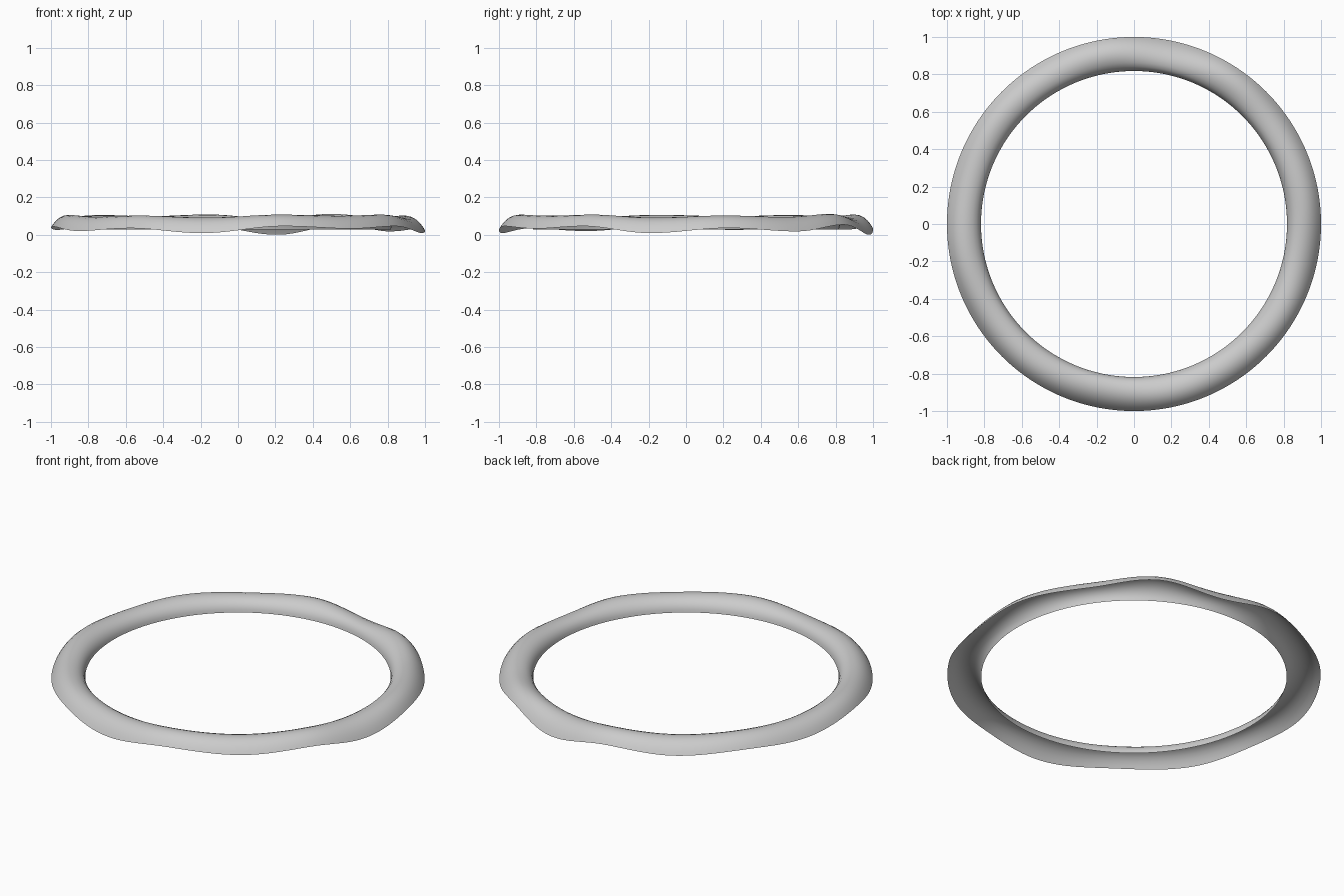
import bpy, bmesh, math

if "Cube" in bpy.data.objects:
    bpy.data.objects.remove(bpy.data.objects["Cube"])

# Arched cross-section (radius, height), open underneath, from inner to outer rim
PROFILE = [(.818, .028), (.821, .045), (.828, .062), (.842, .080), (.862, .092),
           (.885, .099), (.91, .100), (.935, .094), (.958, .081), (.976, .064),
           (.99, .046), (1.0, .030)]
# Height of the wavy outer rim (angle in degrees, z), alternating dips and crests
WAVES = [(-148, .02), (-125, .035), (-101, .009), (-76, .046), (-53, .033),
         (-33, .046), (-11, .009), (13, .036), (36, .018), (57, .054),
         (78, .0), (100, .048), (121, .028), (143, .042), (165, .026),
         (189, .044), (212, .02)]
SEGMENTS = 192


def rim_height(deg):
    """Smooth blend between neighbouring dips and crests."""
    for (a0, z0), (a1, z1) in zip(WAVES, WAVES[1:]):
        if a0 <= deg <= a1:
            t = (1 - math.cos(math.pi * (deg - a0) / (a1 - a0))) / 2
            return z0 + (z1 - z0) * t


# Sweep the section around z, ruffling only its outer half
bm = bmesh.new()
rings = []
for i in range(SEGMENTS):
    deg = -148 + 360 * i / SEGMENTS
    a = math.radians(deg)
    lift = rim_height(deg) - .030
    ring = []
    for r, z in PROFILE:
        weight = max(0, (r - .83) / .17)
        ring.append(bm.verts.new((r * math.cos(a), r * math.sin(a), z + lift * weight)))
    rings.append(ring)
for i in range(SEGMENTS):
    p, q = rings[i], rings[(i + 1) % SEGMENTS]
    for j in range(len(PROFILE) - 1):
        bm.faces.new((p[j], p[j + 1], q[j + 1], q[j])).smooth = True
bmesh.ops.recalc_face_normals(bm, faces=bm.faces)
bm.normal_update()
if sum(f.normal.z for f in bm.faces) < 0:
    bmesh.ops.reverse_faces(bm, faces=bm.faces)
mesh = bpy.data.meshes.new("wavy_ring")
bm.to_mesh(mesh)
bm.free()
bpy.context.collection.objects.link(bpy.data.objects.new("wavy_ring", mesh))
